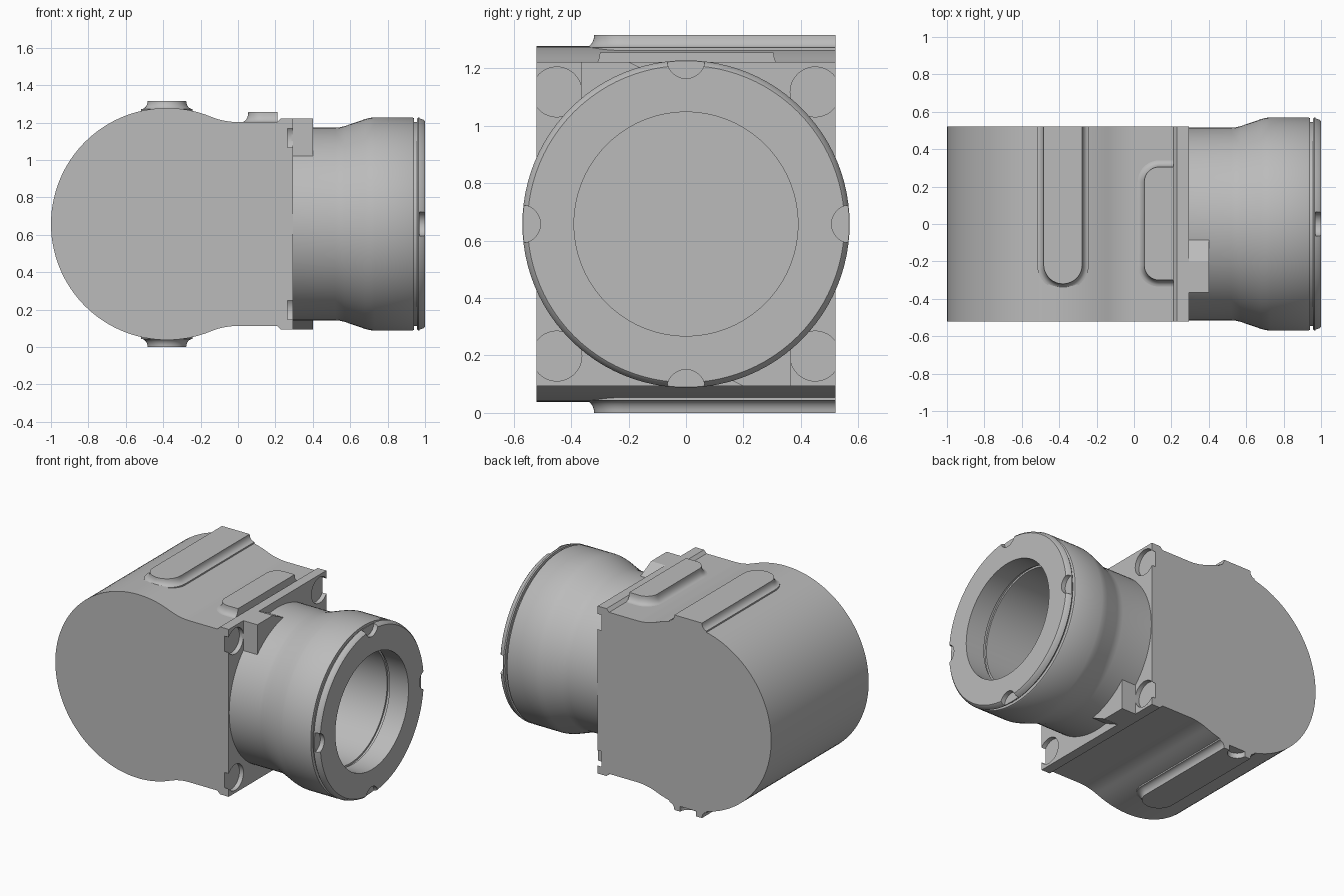
import bpy, bmesh, math
from mathutils import Matrix, Vector

if "Cube" in bpy.data.objects:
    bpy.data.objects.remove(bpy.data.objects["Cube"])

AXIS_Z = 0.658          # height of the barrel axis
HALF = 0.52             # half depth of the body

grey = bpy.data.materials.new("light_grey")
grey.diffuse_color = (0.5, 0.5, 0.5, 1)
grey.use_nodes = True
grey.node_tree.nodes["Principled BSDF"].inputs["Base Color"].default_value = grey.diffuse_color


def finish(bm, name):
    bmesh.ops.remove_doubles(bm, verts=bm.verts, dist=1e-5)
    bmesh.ops.recalc_face_normals(bm, faces=bm.faces)
    me = bpy.data.meshes.new(name)
    bm.to_mesh(me)
    bm.free()
    me.materials.append(grey)
    ob = bpy.data.objects.new(name, me)
    bpy.context.collection.objects.link(ob)
    return ob


def loft(name, rings):
    """Join equal-length rings of points and cap both ends."""
    bm = bmesh.new()
    loops = [[bm.verts.new(p) for p in r] for r in rings]
    n = len(loops[0])
    for a, b in zip(loops, loops[1:]):
        for i in range(n):
            j = (i + 1) % n
            bm.faces.new((a[i], a[j], b[j], b[i]))
    bm.faces.new(loops[0])
    bm.faces.new(loops[-1])
    return finish(bm, name)


def disc_cutter(center, radius, depth, axis):
    """Cylinder centred on a point, along x or z."""
    bm = bmesh.new()
    rot = Matrix.Rotation(math.pi / 2, 4, 'Y') if axis == 'X' else Matrix()
    bmesh.ops.create_cone(bm, cap_ends=True, segments=40, radius1=radius, radius2=radius,
                          depth=depth, matrix=Matrix.Translation(center) @ rot)
    return finish(bm, "cutter")


def cut(ob, cutters):
    for c in cutters:
        c.hide_render = True
        m = ob.modifiers.new("cut", 'BOOLEAN')
        m.operation, m.solver, m.object = 'DIFFERENCE', 'EXACT', c
        bpy.context.view_layer.objects.active = ob
        bpy.ops.object.modifier_apply(modifier=m.name)
        bpy.data.objects.remove(c)


def smooth(ob):
    bpy.ops.object.select_all(action='DESELECT')
    ob.select_set(True)
    bpy.context.view_layer.objects.active = ob
    bpy.ops.object.shade_smooth_by_angle(angle=math.radians(30))


# Body: round back, concave neck and square flange, extruded along y
cx, r, R, h = -0.38, 0.62, 0.38, 0.545
join = math.atan2(h + R, 0.38)
upper = [(0.295, 0.565), (0.23, 0.565), (0.21, h)]
for i in range(11):                                     # neck fillet
    a = -math.pi / 2 - (math.pi / 2 - join) * i / 10
    upper.append((R * math.cos(a), h + R + R * math.sin(a)))
for i in range(1, 37):                                  # round back
    a = join + (math.pi - join) * i / 36
    upper.append((cx + r * math.cos(a), r * math.sin(a)))
profile = upper + [(x, -z) for x, z in reversed(upper[:-1])]
body = loft("body", [[(x, y, AXIS_Z + z) for x, z in profile] for y in (-HALF, HALF)])

# Screw recesses at the flange corners
cut(body, [disc_cutter((0.315, sy * 0.45, AXIS_Z + sz * 0.46), 0.087, 0.1, 'X')
           for sy in (-1, 1) for sz in (-1, 1)])
smooth(body)


# Raised pads with a concave foot; rounded only where two growing sides meet
def pad(name, box, grow, radius, z_top, z_foot, flip=False):
    x0, x1, y0, y1 = box
    levels = [(0.1, 0.03)] + [
        (0.0 + (1 - math.sin(t)) , 1 - math.cos(t)) for t in
        [math.pi / 2 * k / 6 for k in range(7)]]
    fil = z_top - z_foot
    rings = []
    for k, (a, b) in enumerate(levels):
        d = 0.035 if k == 0 else 0.035 * a
        z = z_foot - 0.06 if k == 0 else z_foot + fil * b
        X0, X1 = x0 - d * grow[0], x1 + d * grow[1]
        Y0, Y1 = y0 - d * grow[2], y1 + d * grow[3]
        ring = []
        for q, (px, py, gx, gy, sx, sy) in enumerate((
                (X1, Y1, 1, 3, -1, -1), (X0, Y1, 0, 3, 1, -1),
                (X0, Y0, 0, 2, 1, 1), (X1, Y0, 1, 2, -1, 1))):
            if grow[gx] and grow[gy]:
                rr = radius + d
                for i in range(13):
                    t = (q + i / 12) * math.pi / 2
                    ring.append((px + sx * rr + rr * math.cos(t), py + sy * rr + rr * math.sin(t), z))
            else:
                ring.append((px, py, z))
        if flip:
            ring = [(x, y, 2 * AXIS_Z - z) for x, y, z in ring]
        rings.append(ring)
    bm_ob = loft(name, rings)
    return bm_ob


top_rail = pad("top_rail", (-0.483, -0.277, -0.32, HALF), (1, 1, 1, 0), 0.1029, 1.316, 1.272)
bottom_rail = pad("bottom_rail", (-0.483, -0.277, -0.32, HALF), (1, 1, 1, 0), 0.1029, 1.316, 1.272, True)
cut(bottom_rail, [disc_cutter((cx, HALF, 0), 0.06, 0.07, 'Z')])
neck_pad = pad("neck_pad", (0.055, 0.21, -0.30, 0.305), (1, 0, 1, 1), 0.08, 1.256, 1.203)
for ob in (top_rail, bottom_rail, neck_pad):
    smooth(ob)

# Barrel: (x, radius) profile spun round the x axis, with a grooved bore
spin = [(0.30, 0), (0.30, 0.39), (0.84, 0.39), (0.84, 0.402), (0.86, 0.402), (0.86, 0.39),
        (1.0, 0.39), (1.0, 0.552), (0.99, 0.562), (0.965, 0.57), (0.958, 0.565), (0.956, 0.546),
        (0.942, 0.546), (0.940, 0.566), (0.933, 0.57), (0.73, 0.57), (0.71, 0.568), (0.68, 0.561),
        (0.57, 0.523), (0.545, 0.517), (0.52, 0.515), (0.29, 0.515), (0.29, 0)]
bm = bmesh.new()
vs = [bm.verts.new((x, 0, AXIS_Z + rad)) for x, rad in spin]
es = [bm.edges.new(p) for p in zip(vs, vs[1:])]
bmesh.ops.spin(bm, geom=vs + es, cent=(0, 0, AXIS_Z), axis=(1, 0, 0),
               angle=2 * math.pi, steps=96, use_duplicate=False)
barrel = finish(bm, "barrel")

# Four half-round notches in the barrel rim
cut(barrel, [disc_cutter((1.0, 0.573 * math.cos(a), AXIS_Z + 0.573 * math.sin(a)), 0.066, 0.06, 'X')
             for a in (0, math.pi / 2, math.pi, 3 * math.pi / 2)])
smooth(barrel)

# Gusset blocks between flange and barrel, opposite each other
for name, s in (("upper_gusset", 1), ("lower_gusset", -1)):
    outline = [(-0.365, 0.34), (-0.365, 0.565), (-0.20, 0.565), (-0.08, 0.505), (-0.08, 0.45)]
    loft(name, [[(x, s * y, AXIS_Z + s * z) for y, z in outline] for x in (0.285, 0.40)])
